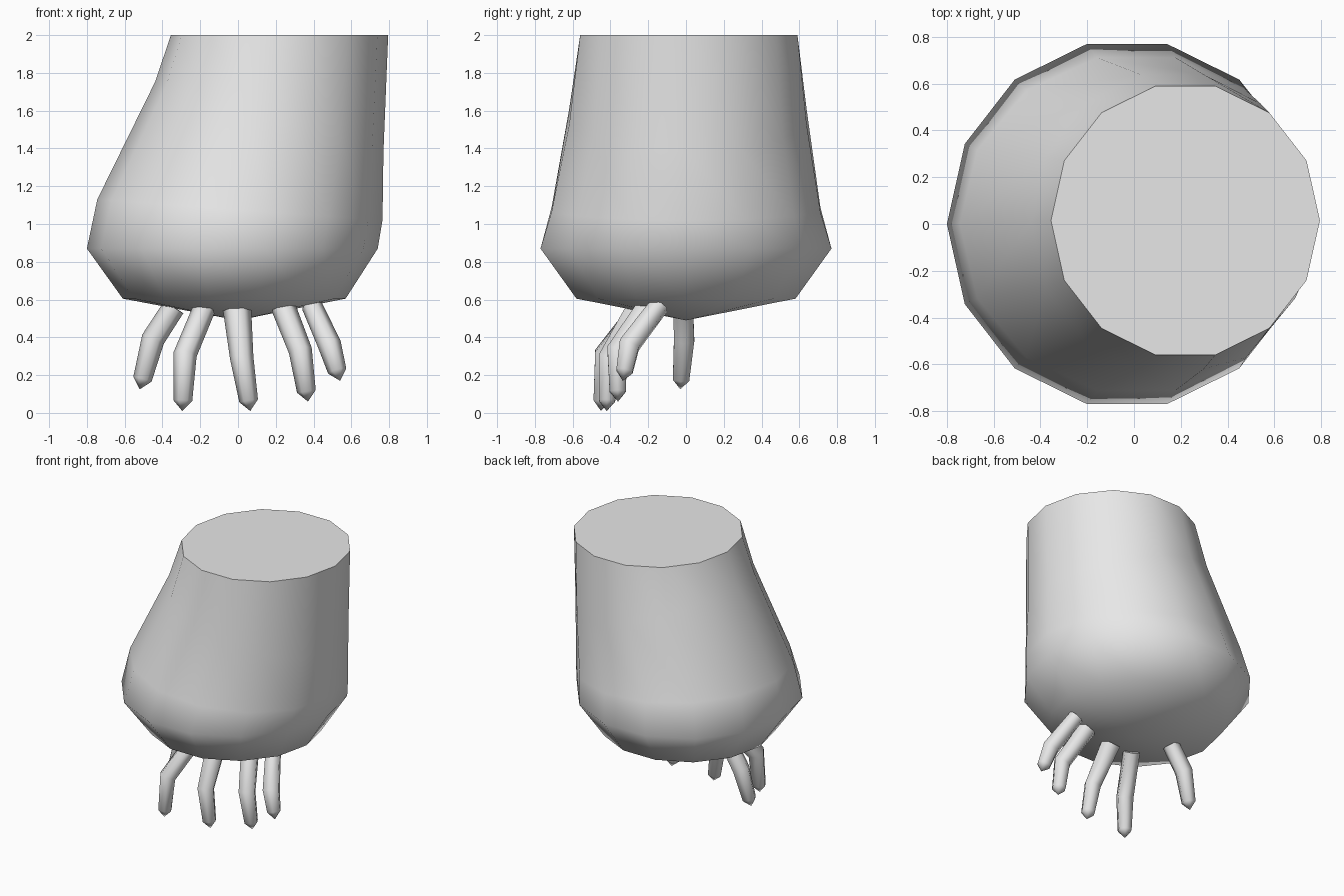
import bpy
import bmesh
from math import cos, sin, pi, radians
from mathutils import Vector

cube = bpy.data.objects.get("Cube")
if cube:
    bpy.data.objects.remove(cube, do_unlink=True)

grey = bpy.data.materials.new("plain_grey")
grey.use_nodes = True
grey.diffuse_color = (0.8, 0.8, 0.8, 1)
grey.node_tree.nodes["Principled BSDF"].inputs["Base Color"].default_value = (0.8, 0.8, 0.8, 1)


def loft(name, rings, tip):
    """Skin closed rings of points, cap the first and close the last to a tip."""
    bm = bmesh.new()
    loops = [[bm.verts.new(p) for p in ring] for ring in rings]
    end = bm.verts.new(tip)
    count = len(loops[0])
    bm.faces.new(loops[0])
    for i in range(count):
        j = (i + 1) % count
        for a, b in zip(loops, loops[1:]):
            bm.faces.new((a[i], a[j], b[j], b[i]))
        bm.faces.new((loops[-1][i], loops[-1][j], end))
    bmesh.ops.recalc_face_normals(bm, faces=bm.faces)
    mesh = bpy.data.meshes.new(name)
    bm.to_mesh(mesh)
    bm.free()
    mesh.materials.append(grey)
    obj = bpy.data.objects.new(name, mesh)
    bpy.context.collection.objects.link(obj)
    bpy.ops.object.select_all(action='DESELECT')
    obj.select_set(True)
    bpy.context.view_layer.objects.active = obj
    bpy.ops.object.shade_smooth_by_angle(angle=radians(68))


def body_ring(cx, cy, z, rx, ry, tilt, sides=14):
    """Ellipse whose left end drops and right end rises by tilt."""
    angles = [2 * pi * i / sides for i in range(sides)]
    return [Vector((cx + rx * cos(a), cy + ry * sin(a), z - tilt * cos(a))) for a in angles]


# Leaning body, from the flat top down to the shallow pointed underside
profile = [
    (0.22, 0.015, 2.0, 0.575, 0.59, 0),
    (0.165, 0.01, 1.565, 0.605, 0.645, 0.185),
    (0.01, 0, 1.075, 0.755, 0.73, 0.055),
    (-0.03, 0, 0.87, 0.77, 0.79, 0),
    (-0.02, 0, 0.605, 0.59, 0.595, 0),
]
loft("body", [body_ring(*p) for p in profile], (0, 0, 0.49))


def finger(name, base, knuckle, tip, radius, sides=6):
    """Bent tapered tube with a short pointed end."""
    base, knuckle, tip = Vector(base), Vector(knuckle), Vector(tip)
    upper = (knuckle - base).normalized()
    lower = (tip - knuckle).normalized()
    stations = [
        (base, upper, radius),
        (knuckle, (upper + lower).normalized(), 0.062),
        (tip - lower * 0.055, lower, 0.05),
    ]
    rings = []
    for centre, axis, r in stations:
        side = Vector((0, 1, 0)).cross(axis).normalized()
        front = axis.cross(side)
        angles = [2 * pi * i / sides for i in range(sides)]
        rings.append([centre + r * (side * cos(a) + front * sin(a)) for a in angles])
    loft(name, rings, tip)


# Five fingers under the front and right edge
finger("thumb", (-0.34, -0.015, 0.56), (-0.45, -0.01, 0.39), (-0.52, -0.03, 0.125), 0.06)
finger("first_finger", (-0.18, -0.24, 0.55), (-0.28, -0.43, 0.31), (-0.295, -0.45, 0.01), 0.06)
finger("middle_finger", (-0.005, -0.25, 0.55), (0.02, -0.41, 0.29), (0.065, -0.42, 0.01), 0.075)
finger("ring_finger", (0.24, -0.2, 0.56), (0.33, -0.365, 0.33), (0.37, -0.36, 0.06), 0.065)
finger("little_finger", (0.39, -0.14, 0.57), (0.485, -0.3, 0.36), (0.54, -0.335, 0.17), 0.055)
